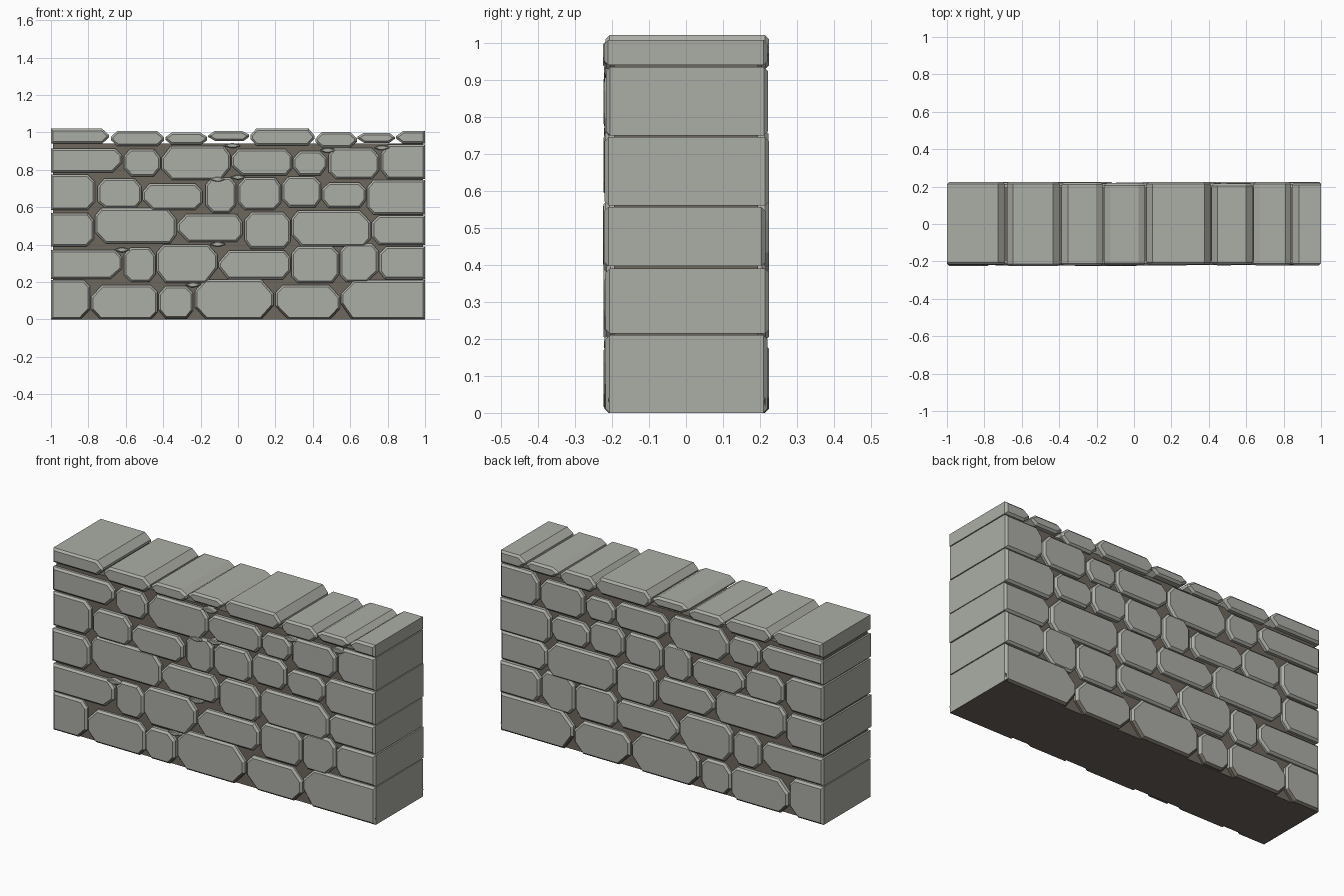
import bpy
import bmesh
import random

random.seed(4)
if "Cube" in bpy.data.objects:
    bpy.data.objects.remove(bpy.data.objects["Cube"])


def make_material(name, colour):
    mat = bpy.data.materials.new(name)
    mat.use_nodes = True
    mat.diffuse_color = (*colour, 1)
    mat.node_tree.nodes["Principled BSDF"].inputs["Base Color"].default_value = (*colour, 1)
    return mat


STONE = make_material("pale grey stone", (0.41, 0.42, 0.38))
MORTAR = make_material("brown grey mortar", (0.155, 0.135, 0.11))

# Corner cut sizes (along x, along z)
CUTS = {"square": (0, 0), "small": (.036, .042), "medium": (.055, .06), "large": (.068, .085)}
ROUND = "small small small small"
LEFT_END = "square small small square"
RIGHT_END = "small square square small"


def outline(x0, x1, z0, z1, corners):
    """Cut-corner rectangle; corners run top left, top right, bottom right, bottom left."""
    points = []
    spots = [(x0, z1, 1, -1, True), (x1, z1, -1, -1, False),
             (x1, z0, -1, 1, True), (x0, z0, 1, 1, False)]
    for word, (x, z, sx, sz, vertical_first) in zip(corners.split(), spots):
        cx, cz = CUTS[word]
        if not cx:
            points.append((x, z))
            continue
        cx = min(cx, (x1 - x0) * .4) * random.uniform(.85, 1.1)
        cz = min(cz, (z1 - z0) * .4) * random.uniform(.85, 1.1)
        pair = [(x, z + sz * cz), (x + sx * cx, z)]
        points += pair if vertical_first else pair[::-1]
    return points


def prism(name, points, front, back, bevel):
    """Extrude an outline through the wall and chamfer the rims of both faces."""
    bm = bmesh.new()
    face = bm.faces.new([bm.verts.new((x, front, z)) for x, z in points])
    extruded = bmesh.ops.extrude_face_region(bm, geom=[face])
    for item in extruded["geom"]:
        if isinstance(item, bmesh.types.BMVert):
            item.co.y = back
    bmesh.ops.recalc_face_normals(bm, faces=bm.faces)
    rims = [e for e in bm.edges if abs(e.verts[0].co.y - e.verts[1].co.y) < 1e-5]
    bmesh.ops.bevel(bm, geom=rims, offset=bevel, segments=1, affect="EDGES")
    bm.normal_update()
    # Undersides next to the ground are mortar coloured
    for f in bm.faces:
        low = f.calc_center_median().z < .05
        f.material_index = 1 if low and f.normal.z < -.2 else 0
    mesh = bpy.data.meshes.new(name)
    bm.to_mesh(mesh)
    bm.free()
    mesh.materials.append(STONE)
    mesh.materials.append(MORTAR)
    obj = bpy.data.objects.new(name, mesh)
    bpy.context.collection.objects.link(obj)
    return obj


def course(name, stones):
    """One row of stones reaching through the whole wall."""
    for i, (x0, x1, z0, z1, corners) in enumerate(stones):
        prism(f"{name}_stone_{i + 1}", outline(x0, x1, z0, z1, corners),
              -random.uniform(.215, .224), random.uniform(.215, .225), .011)


# Mortar core
bpy.ops.mesh.primitive_cube_add(size=1, location=(0, 0, .47))
core = bpy.context.object
core.name = "mortar_core"
core.scale = (1.98, .39, .94)
core.data.materials.append(MORTAR)

course("bottom_course", [
    (-1, -.79, 0, .212, "square small medium square"),
    (-.785, -.43, 0, .185, "medium small small medium"),
    (-.425, -.24, .005, .18, ROUND),
    (-.23, .19, 0, .215, "medium large large medium"),
    (.2, .545, 0, .185, "small medium medium large"),
    (.55, 1, 0, .21, "large square square large"),
])
# Low mortar strip at the right end
prism("end_footing", [(.985, .04), (1, .04), (.992, .001), (.985, .001)],
      -.21, .215, .001).data.materials[0] = MORTAR

course("second_course", [
    (-1, -.62, .217, .372, "square small medium square"),
    (-.61, -.44, .2, .385, ROUND),
    (-.435, -.11, .195, .402, "small medium large medium"),
    (-.105, .28, .215, .37, "medium small small medium"),
    (.285, .54, .195, .39, ROUND),
    (.545, .75, .2, .405, "small small medium small"),
    (.755, 1, .215, .39, RIGHT_END),
])
course("third_course", [
    (-1, -.77, .39, .57, LEFT_END),
    (-.765, -.33, .405, .595, "small medium small medium"),
    (-.325, .025, .415, .565, "medium small small medium"),
    (.035, .28, .378, .575, ROUND),
    (.285, .71, .39, .582, "small medium small medium"),
    (.715, 1, .397, .556, RIGHT_END),
])
course("fourth_course", [
    (-1, -.765, .585, .775, LEFT_END),
    (-.75, -.515, .595, .755, ROUND),
    (-.51, -.19, .585, .728, "small small small medium"),
    (-.175, -.01, .57, .76, ROUND),
    (0, .23, .585, .76, ROUND),
    (.235, .445, .6, .765, ROUND),
    (.45, .685, .595, .733, ROUND),
    (.69, 1, .56, .745, RIGHT_END),
])
course("fifth_course", [
    (-1, -.62, .785, .915, "square small medium square"),
    (-.61, -.415, .765, .912, ROUND),
    (-.41, -.04, .745, .928, "medium small medium medium"),
    (-.035, .29, .77, .912, "small small small medium"),
    (.295, .475, .77, .9, ROUND),
    (.485, .755, .75, .918, ROUND),
    (.765, 1, .75, .935, RIGHT_END),
])
course("coping", [
    (-1, -.69, .94, 1.02, LEFT_END),
    (-.68, -.395, .928, 1.008, ROUND),
    (-.388, -.165, .935, 1, ROUND),
    (-.16, .06, .953, 1.007, ROUND),
    (.067, .41, .93, 1.021, ROUND),
    (.415, .635, .918, 1.003, ROUND),
    (.64, .84, .943, .998, ROUND),
    (.845, 1, .94, 1.008, RIGHT_END),
])

# Small wedged chips in the front joints
chips = [(-.03, .93), (.48, .905), (.77, .918), (0, .76), (-.11, .75),
         (-.11, .402), (-.62, .372), (-.24, .185)]
for i, (x, z) in enumerate(chips):
    prism(f"joint_chip_{i + 1}", outline(x - .04, x + .04, z - .013, z + .013, ROUND),
          -.222, -.18, .004)
